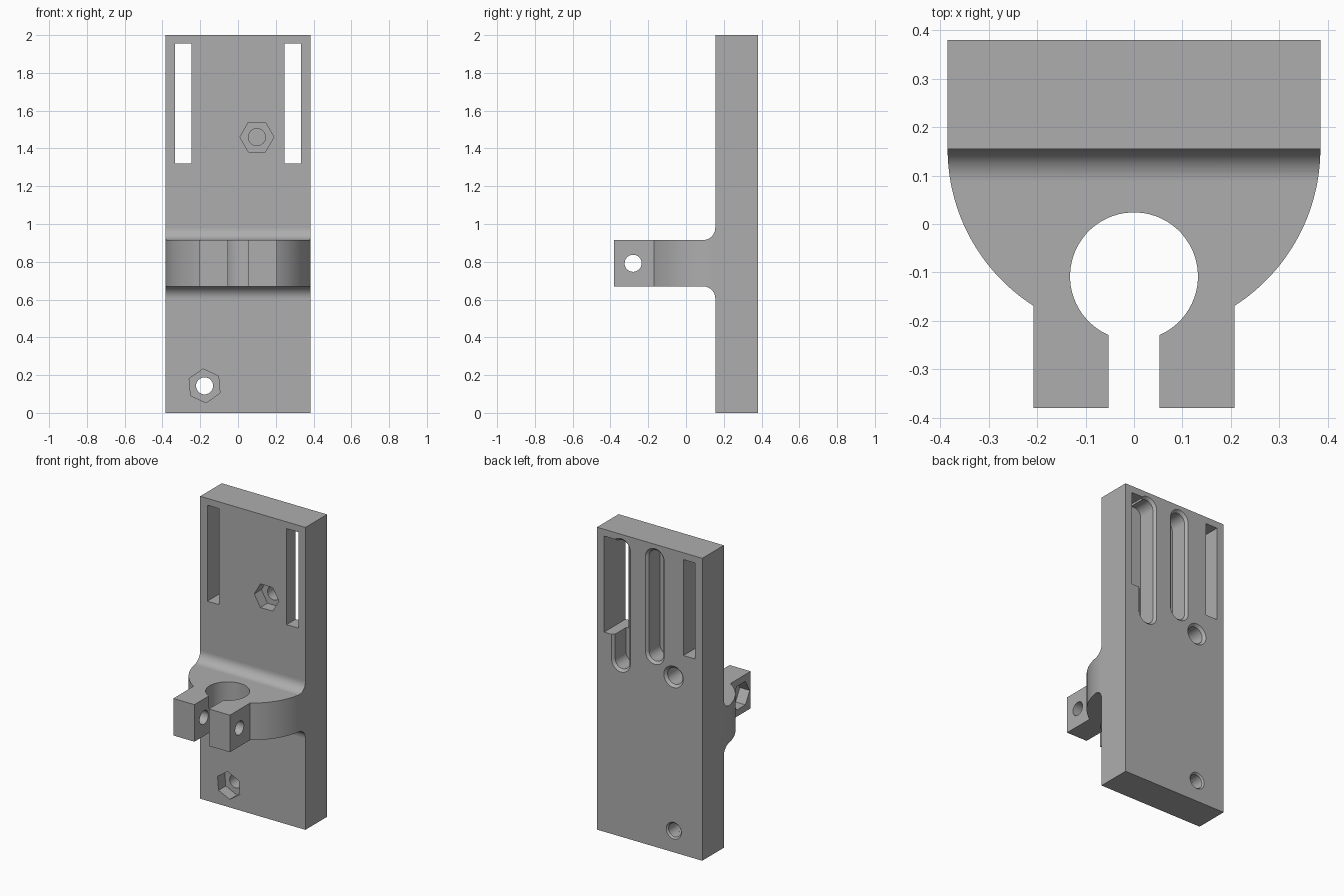
import bpy, bmesh
from math import cos, sin, pi, radians

old = bpy.data.objects.get("Cube")
if old:
    bpy.data.objects.remove(old, do_unlink=True)

grey = bpy.data.materials.new("light grey plastic")
grey.use_nodes = True
COLOUR = (0.42, 0.42, 0.42, 1)
grey.diffuse_color = COLOUR
grey.node_tree.nodes["Principled BSDF"].inputs["Base Color"].default_value = COLOUR


# Outlines
def rect(a0, a1, b0, b1):
    return [(a0, b0), (a1, b0), (a1, b1), (a0, b1)]


def capsule(c, low, high, r, n=64):
    angles = [(i + 0.5) * 2 * pi / n for i in range(n)]
    return [(c + r * cos(a), (high if sin(a) > 0 else low) + r * sin(a)) for a in angles]


def circle(c, d, r, n=64):
    return capsule(c, d, d, r, n)


def hexagon(c, d, r, turn=0):
    angles = [radians(turn + 60 * i) for i in range(6)]
    return [(c + r * cos(a), d + r * sin(a)) for a in angles]


# Solid through matching outlines placed at levels along an axis
def loft(name, axis, *rings):
    place = {"x": lambda p, t: (t, p[0], p[1]),
             "y": lambda p, t: (p[0], t, p[1]),
             "z": lambda p, t: (p[0], p[1], t)}[axis]
    bm = bmesh.new()
    loops = [[bm.verts.new(place(p, t)) for p in pts] for pts, t in rings]
    bm.faces.new(loops[0])
    bm.faces.new(loops[-1])
    for a, b in zip(loops, loops[1:]):
        for i in range(len(a)):
            j = (i + 1) % len(a)
            bm.faces.new((a[i], a[j], b[j], b[i]))
    bmesh.ops.recalc_face_normals(bm, faces=bm.faces)
    mesh = bpy.data.meshes.new(name)
    bm.to_mesh(mesh)
    bm.free()
    mesh.materials.append(grey)
    obj = bpy.data.objects.new(name, mesh)
    bpy.context.collection.objects.link(obj)
    return obj


def prism(name, axis, pts, t0, t1):
    return loft(name, axis, (pts, t0), (pts, t1))


def combine(target, tool, operation):
    mod = target.modifiers.new(operation.lower(), "BOOLEAN")
    mod.object, mod.operation, mod.solver = tool, operation, "EXACT"
    bpy.context.view_layer.objects.active = target
    bpy.ops.object.modifier_apply(modifier=mod.name)
    bpy.data.objects.remove(tool, do_unlink=True)


# Main plate
HALF, FRONT, BACK = 0.385, 0.155, 0.38
LOW, HIGH, FILLET = 0.67, 0.915, 0.065
bracket = prism("clamp_bracket", "z", rect(-HALF, HALF, FRONT, BACK), 0, 2)

# Half-round collar, filleted into the plate
steps = [i * pi / 24 for i in range(13)]
upper = [(FRONT - FILLET + FILLET * sin(a), HIGH + FILLET - FILLET * cos(a)) for a in steps]
lower = [(y, LOW + HIGH - z) for y, z in reversed(upper)]
profile = [(-0.3, HIGH)] + upper + [(0.27, HIGH + FILLET), (0.27, LOW - FILLET)] + lower + [(-0.3, LOW)]
collar = prism("collar", "x", profile, -0.5, 0.5)
combine(collar, prism("round", "z", circle(0, FRONT, HALF - 0.0003, 128), 0.4, 1.2), "INTERSECT")

# Clamp jaws
jaws = prism("jaws", "z", rect(-0.207, 0.207, -BACK, -0.1), LOW, HIGH)
combine(collar, jaws, "UNION")
cut = "DIFFERENCE"
combine(collar, prism("bore", "z", circle(0, -0.108, 0.132), 0.5, 1.1), cut)
combine(collar, prism("gap", "z", rect(-0.053, 0.053, -0.5, -0.15), 0.5, 1.1), cut)
combine(collar, prism("bolt_hole", "x", circle(-0.28, 0.792, 0.045), -0.5, 0.5), cut)
combine(collar, prism("nut_pocket", "x", hexagon(-0.28, 0.792, 0.09), -0.5, -0.135), cut)
combine(bracket, collar, "UNION")

# Rectangular strap slots
for side in (-1, 1):
    edges = sorted((side * 0.247, side * 0.333))
    combine(bracket, prism("strap_slot", "y", rect(*edges, 1.32, 1.955), 0.05, 0.5), cut)

# Nut pockets and screw holes on the front
for x, z, turn, end in ((0.1, 1.46, 0, 0.31), (-0.177, 0.143, 35, 0.5)):
    combine(bracket, prism("nut_pocket", "y", hexagon(x, z, 0.09, turn), 0.1, FRONT + 0.075), cut)
    combine(bracket, prism("screw_hole", "y", circle(x, z, 0.045), 0.2, end), cut)


# Chamfered recesses on the back: centre, low, high, radius, floor
recesses = ((-0.038, 1.275, 1.902, 0.053, 0.25),
            (0.21, 1.158, 1.902, 0.053, 0.25),
            (-0.175, 1.16, 1.16, 0.055, 0.24),
            (-0.177, 0.143, 0.143, 0.0452, 0.3))
for c, low, high, r, floor in recesses:
    flare = 0.016 if low > 1 else 0.01
    wide, narrow = capsule(c, low, high, r + 2 * flare), capsule(c, low, high, r)
    tool = loft("recess", "y", (wide, BACK + flare), (narrow, BACK - flare), (narrow, floor))
    combine(bracket, tool, cut)

# Smooth curved strips, flat large faces
bpy.ops.object.select_all(action="DESELECT")
bracket.select_set(True)
bpy.context.view_layer.objects.active = bracket
bpy.ops.object.shade_smooth_by_angle(angle=radians(25))
for face in bracket.data.polygons:
    face.use_smooth = face.area < 0.012
